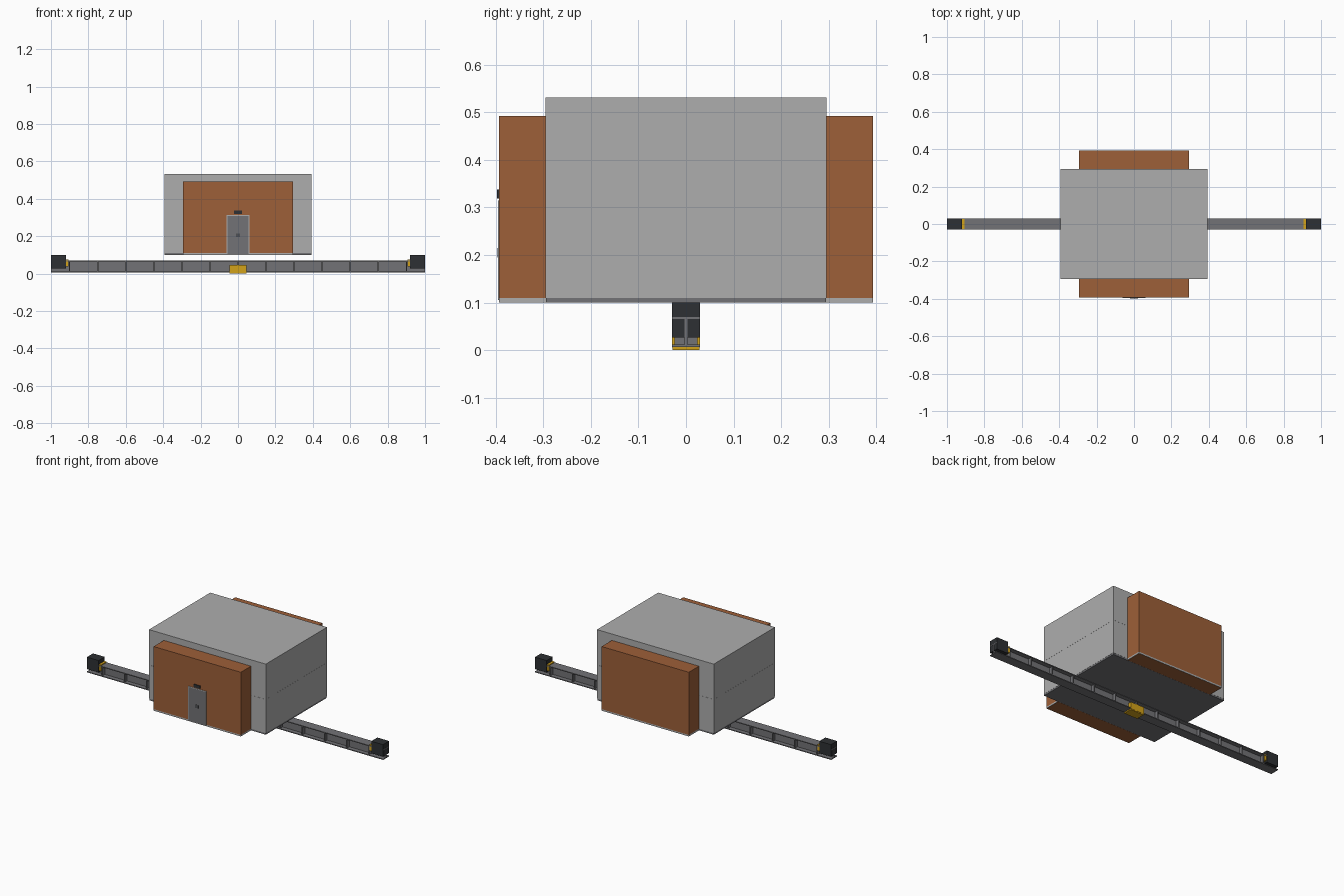
import bpy

if "Cube" in bpy.data.objects:
    bpy.data.objects.remove(bpy.data.objects["Cube"])


def material(name, rgb):
    m = bpy.data.materials.new(name)
    m.diffuse_color = (*rgb, 1)
    m.use_nodes = True
    m.node_tree.nodes["Principled BSDF"].inputs["Base Color"].default_value = m.diffuse_color
    return m


BRICK = material("rust_panel", (0.34, 0.115, 0.04))
STEEL = material("steel", (0.17, 0.17, 0.18))
DARK = material("dark_metal", (0.027, 0.03, 0.033))
YELLOW = material("safety_yellow", (0.65, 0.36, 0.01))
PALE = material("pale_wall", (0.42, 0.42, 0.42))


def box(name, x, y, z, mat=None):
    """Box from (min, max) ranges on each axis."""
    c = [(r[0] + r[1]) / 2 for r in (x, y, z)]
    bpy.ops.mesh.primitive_cube_add(size=1, location=c)
    ob = bpy.context.object
    ob.name = name
    ob.scale = [r[1] - r[0] for r in (x, y, z)]
    bpy.ops.object.transform_apply(location=False, rotation=False, scale=True)
    if mat:
        ob.data.materials.append(mat)
    return ob


def span(s, a, b):
    """Range a..b, mirrored when s is -1."""
    return tuple(sorted((s * a, s * b)))


def sym(a):
    return (-a, a)


# Main hall: floor slab and two stacked storeys
box("floor_slab", sym(0.393), sym(0.294), (0.10, 0.11), STEEL)
box("lower_storey", sym(0.394), sym(0.295), (0.11, 0.315), PALE)
box("upper_storey", sym(0.394), sym(0.295), (0.3155, 0.531), PALE)

# Projecting bays front and back, each on a sill
for s, side in ((-1, "front"), (1, "back")):
    box(side + "_bay", sym(0.294), span(s, 0.29, 0.393), (0.11, 0.492), BRICK)
    box(side + "_bay_sill", sym(0.294), span(s, 0.294, 0.393), (0.1005, 0.11), PALE)
    box(side + "_bay_underside", sym(0.292), span(s, 0.295, 0.391), (0.10, 0.101), BRICK)

# Entrance on the front bay: frame, two leaves, handles and lamp
box("door_frame_top", sym(0.062), (-0.395, -0.39), (0.309, 0.314), PALE)
for s in (-1, 1):
    box("door_frame_side", span(s, 0.057, 0.062), (-0.395, -0.39), (0.105, 0.309), PALE)
    box("door_leaf", span(s, 0.0005, 0.057), (-0.3945, -0.39), (0.105, 0.309), STEEL)
    box("door_handle", span(s, 0.004, 0.008), (-0.396, -0.394), (0.195, 0.215), DARK)
box("door_lamp", sym(0.021), (-0.397, -0.39), (0.319, 0.337), DARK)

# I-beam rail
box("beam_top_flange", sym(1.0), sym(0.029), (0.065, 0.07), STEEL)
box("beam_bottom_flange", sym(1.0), sym(0.029), (0.007, 0.012), STEEL)
box("beam_web", sym(1.0), sym(0.003), (0.012, 0.065), STEEL)
for i in range(-6, 7):
    x = i * 0.15
    box("beam_stiffener", (x - 0.003, x + 0.003), sym(0.024), (0.012, 0.065), STEEL)

# End stops with bumpers
for s in (-1, 1):
    box("end_stop", span(s, 0.92, 0.999), sym(0.0295), (0.027, 0.10), DARK)
    box("bumper", span(s, 0.906, 0.92), sym(0.027), (0.038, 0.076), YELLOW)

# Trolley clasping the beam at the centre
box("trolley_plate", sym(0.046), sym(0.028), (0.0, 0.007), YELLOW)
for s in (-1, 1):
    box("trolley_cheek", sym(0.046), span(s, 0.01, 0.0293), (0.005, 0.047), YELLOW)
    box("trolley_roller", sym(0.03), span(s, 0.005, 0.01), (0.012, 0.025), STEEL)
